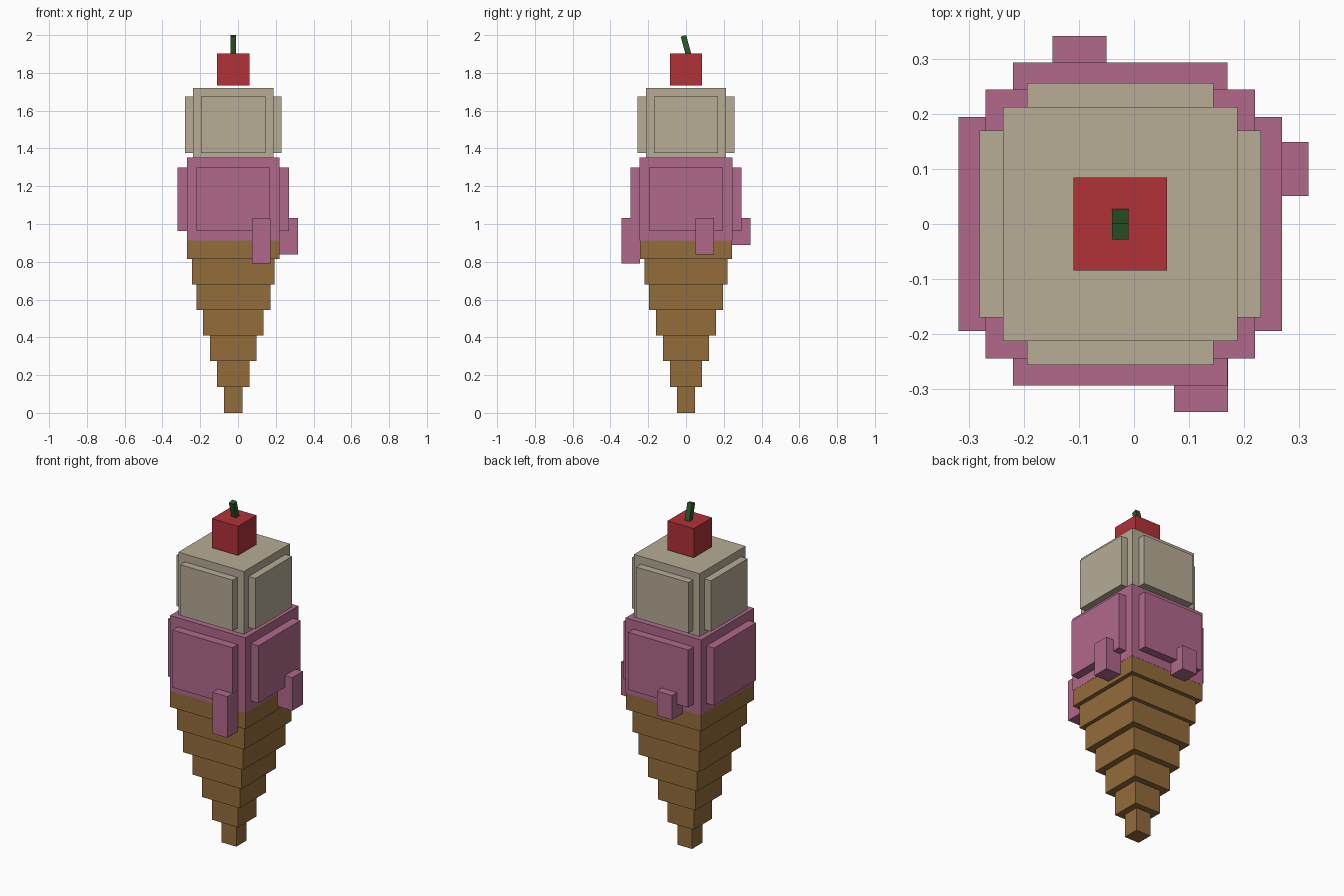
import bpy, bmesh, math
from mathutils import Matrix, Vector

if "Cube" in bpy.data.objects:
    bpy.data.objects.remove(bpy.data.objects["Cube"])


def material(name, rgb):
    # sRGB 0-255 to linear
    m = bpy.data.materials.new(name)
    m.diffuse_color = [((c / 255 + 0.055) / 1.055) ** 2.4 for c in rgb] + [1]
    m.use_nodes = True
    m.node_tree.nodes["Principled BSDF"].inputs["Base Color"].default_value = m.diffuse_color
    return m


WAFER = material("wafer_brown", (146, 108, 58))
PINK = material("strawberry_pink", (177, 105, 139))
CREAM = material("vanilla_cream", (183, 172, 150))
RED = material("cherry_red", (177, 50, 56))
GREEN = material("stem_green", (44, 90, 40))
CX = -0.025  # axis of the cone


def boxes(name, mat, spans, tilt=0):
    """One object made of boxes, each (x0, x1, y0, y1, z0, z1)."""
    bm = bmesh.new()
    for x0, x1, y0, y1, z0, z1 in spans:
        mid = Vector((x0 + x1, y0 + y1, z0 + z1)) / 2
        size = Matrix.Diagonal((x1 - x0, y1 - y0, z1 - z0, 1))
        bmesh.ops.create_cube(bm, size=1, matrix=Matrix.Translation(mid)
                              @ Matrix.Rotation(tilt, 4, 'X') @ size)
    mesh = bpy.data.meshes.new(name)
    bm.to_mesh(mesh)
    bm.free()
    mesh.materials.append(mat)
    ob = bpy.data.objects.new(name, mesh)
    bpy.context.collection.objects.link(ob)
    return ob


def block(hx, hy, z0, z1):
    return (CX - hx, CX + hx, -hy, hy, z0, z1)


def scoop(name, mat, core, z0, z1, reach, panel, p0, p1):
    # core block plus two crossing blocks that form raised side panels
    boxes(name, mat, [block(core, core, z0, z1)])
    boxes(name + "_side_panels", mat, [block(reach, panel, p0, p1)])
    boxes(name + "_front_back_panels", mat, [block(panel, reach, p0, p1)])


# Stepped wafer cone
levels = [0, 0.137, 0.274, 0.41, 0.546, 0.681, 0.816, 0.912]
halves = [0.048, 0.085, 0.122, 0.159, 0.196, 0.219, 0.244]
for i, h in enumerate(halves):
    boxes(f"cone_tier_{i + 1}", WAFER, [block(h, h, levels[i], levels[i + 1])])

# Scoops
scoop("lower_scoop", PINK, 0.245, 0.912, 1.353, 0.294, 0.195, 0.963, 1.3)
scoop("upper_scoop", CREAM, 0.213, 1.353, 1.721, 0.256, 0.17, 1.377, 1.675)

# Melting drips
boxes("front_drip", PINK, [(0.073, 0.171, -0.342, -0.244, 0.79, 1.032)])
boxes("right_drip", PINK, [(0.219, 0.317, 0.051, 0.149, 0.838, 1.032)])
boxes("back_drip", PINK, [(-0.148, -0.05, 0.244, 0.342, 0.89, 1.032)])

# Cherry and leaning stem
boxes("cherry", RED, [block(0.085, 0.085, 1.732, 1.903)])
boxes("cherry_stem", GREEN, [block(0.015, 0.015, 1.894, 1.998)], math.radians(15))
